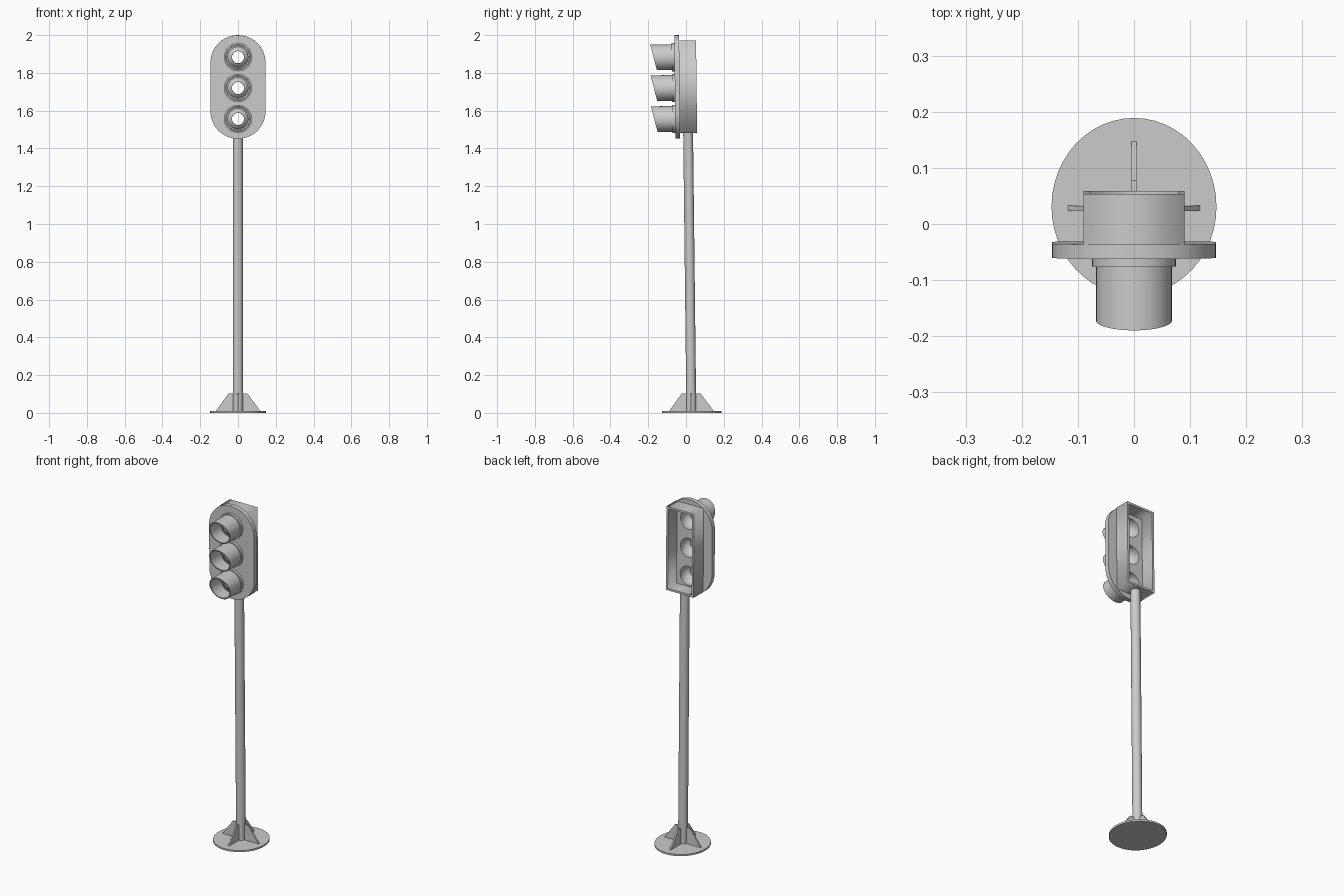
import bpy, bmesh, math
from mathutils import Matrix, Vector

if "Cube" in bpy.data.objects:
    bpy.data.objects.remove(bpy.data.objects["Cube"])

grey = bpy.data.materials.new("plain grey")
grey.diffuse_color = (0.6, 0.6, 0.6, 1)
grey.use_nodes = True
grey.node_tree.nodes["Principled BSDF"].inputs["Base Color"].default_value = grey.diffuse_color

# whole signal leans very slightly forward, pivoting at the middle lamp
PIVOT = Vector((0, 0, 1.722))
LEAN = (Matrix.Translation(PIVOT) @ Matrix.Rotation(0.0115, 4, 'X')
        @ Matrix.Translation(-PIVOT))
LAMPS = (1.557, 1.721, 1.884)
POLE_Y = 0.0085


def finish(ob, lean=True, smooth=False):
    ob.data.materials.clear()
    ob.data.materials.append(grey)
    if lean:
        ob.data.transform(LEAN)
    bpy.ops.object.select_all(action='DESELECT')
    ob.select_set(True)
    bpy.context.view_layer.objects.active = ob
    if smooth:
        bpy.ops.object.shade_smooth_by_angle(angle=math.radians(35))
    return ob


def from_bmesh(name, bm, **kw):
    bmesh.ops.recalc_face_normals(bm, faces=bm.faces)
    me = bpy.data.meshes.new(name)
    bm.to_mesh(me)
    bm.free()
    ob = bpy.data.objects.new(name, me)
    bpy.context.collection.objects.link(ob)
    return finish(ob, **kw)


def sheet(name, loops, y0, y1, smooth=False):
    """Flat outline in x-z with holes, extruded from y0 to y1."""
    cu = bpy.data.curves.new(name, 'CURVE')
    cu.dimensions = '2D'
    cu.fill_mode = 'BOTH'
    cu.extrude = (y1 - y0) / 2
    for pts in loops:
        sp = cu.splines.new('POLY')
        sp.points.add(len(pts) - 1)
        for p, (x, z) in zip(sp.points, pts):
            p.co = (x, z, 0, 1)
        sp.use_cyclic_u = True
    ob = bpy.data.objects.new(name, cu)
    bpy.context.collection.objects.link(ob)
    bpy.ops.object.select_all(action='DESELECT')
    ob.select_set(True)
    bpy.context.view_layer.objects.active = ob
    bpy.ops.object.convert(target='MESH')
    ob = bpy.context.view_layer.objects.active
    ob.data.transform(Matrix.Translation((0, (y0 + y1) / 2, 0))
                      @ Matrix.Rotation(math.pi / 2, 4, 'X'))
    bm = bmesh.new()
    bm.from_mesh(ob.data)
    bmesh.ops.remove_doubles(bm, verts=bm.verts, dist=1e-5)
    bmesh.ops.recalc_face_normals(bm, faces=bm.faces)
    bm.to_mesh(ob.data)
    bm.free()
    return finish(ob, smooth=smooth)


def arc(r, z, a0=0, a1=360, n=32):
    last = n if a1 - a0 == 360 else n + 1
    return [(r * math.cos(math.radians(a0 + (a1 - a0) * i / n)),
             z + r * math.sin(math.radians(a0 + (a1 - a0) * i / n)))
            for i in range(last)]


def rect(x, z0, z1):
    return [(-x, z0), (x, z0), (x, z1), (-x, z1)]


def lathe(name, profile, z, slant=0.0, n=32):
    """Closed (y, radius) profile turned around a y axis at height z."""
    bm = bmesh.new()
    rings = [[bm.verts.new((r * math.cos(2 * math.pi * i / n), y,
                            z + r * math.sin(2 * math.pi * i / n)))
              for i in range(n)] for y, r in profile]
    for a, b in zip(rings, rings[1:] + rings[:1]):
        for i in range(n):
            j = (i + 1) % n
            bm.faces.new((a[i], a[j], b[j], b[i]))
    for v in bm.verts:  # cut the mouth at an angle, longer on top
        if v.co.y < -0.18:
            v.co.y += slant * (0.5 - (v.co.z - z) / 0.136)
    return from_bmesh(name, bm, smooth=True)


def cylinder(name, rx, ry, y, z0, z1, n, **kw):
    bm = bmesh.new()
    bmesh.ops.create_cone(
        bm, cap_ends=True, segments=n, radius1=1, radius2=1, depth=1,
        matrix=Matrix.Translation((0, y, (z0 + z1) / 2))
        @ Matrix.Diagonal((rx, ry, z1 - z0, 1)))
    return from_bmesh(name, bm, smooth=True, **kw)


# round foot and pole
cylinder("base_disc", 0.147, 0.158, 0.031, 0, 0.01, 48, lean=False)
cylinder("pole", 0.026, 0.026, POLE_Y, 0.008, 1.49, 32)

# four gusset fins around the pole foot
for k in range(4):
    bm = bmesh.new()
    f = bm.faces.new([bm.verts.new((x, -0.0045, z)) for x, z in
                      ((0.015, 0.008), (0.119, 0.008), (0.05, 0.102), (0.015, 0.102))])
    ext = bmesh.ops.extrude_face_region(bm, geom=[f])
    bmesh.ops.translate(bm, vec=(0, 0.009, 0),
                        verts=[v for v in ext["geom"] if isinstance(v, bmesh.types.BMVert)])
    bm.transform(Matrix.Translation((0, POLE_Y, 0)) @ Matrix.Rotation(k * math.pi / 2, 4, 'Z'))
    from_bmesh(f"foot_fin_{k + 1}", bm)

# housing: walls open at the back, and a front panel with lamp holes
holes = [arc(0.055, z) for z in LAMPS]
sheet("housing_walls", [rect(0.09, 1.482, 1.972), rect(0.078, 1.494, 1.96)], -0.034, 0.056)
sheet("housing_front", [rect(0.079, 1.493, 1.961)] + holes, -0.034, -0.026)

# pill-shaped backing board
board = arc(0.146, 1.854, 0, 180) + arc(0.146, 1.598, 180, 360 - 1e-6)
sheet("backing_board", [board] + holes, -0.059, -0.0335, smooth=True)

# lamps: flange ring, slanted hood, reflector bowl with a central hole
for i, z in enumerate(LAMPS):
    lathe(f"lamp_ring_{i + 1}", [(-0.057, 0.055), (-0.057, 0.075),
                                 (-0.074, 0.075), (-0.074, 0.055)], z)
    lathe(f"lamp_hood_{i + 1}", [(-0.06, 0.068), (-0.187, 0.068),
                                 (-0.187, 0.061), (-0.06, 0.061)], z, slant=0.034)
    outer = [(-0.05, 0.059), (-0.065, 0.057), (-0.08, 0.049), (-0.09, 0.033)]
    inner = [(-0.086, 0.032), (-0.077, 0.046), (-0.063, 0.053), (-0.05, 0.055)]
    lathe(f"lamp_bowl_{i + 1}", outer + inner, z)
